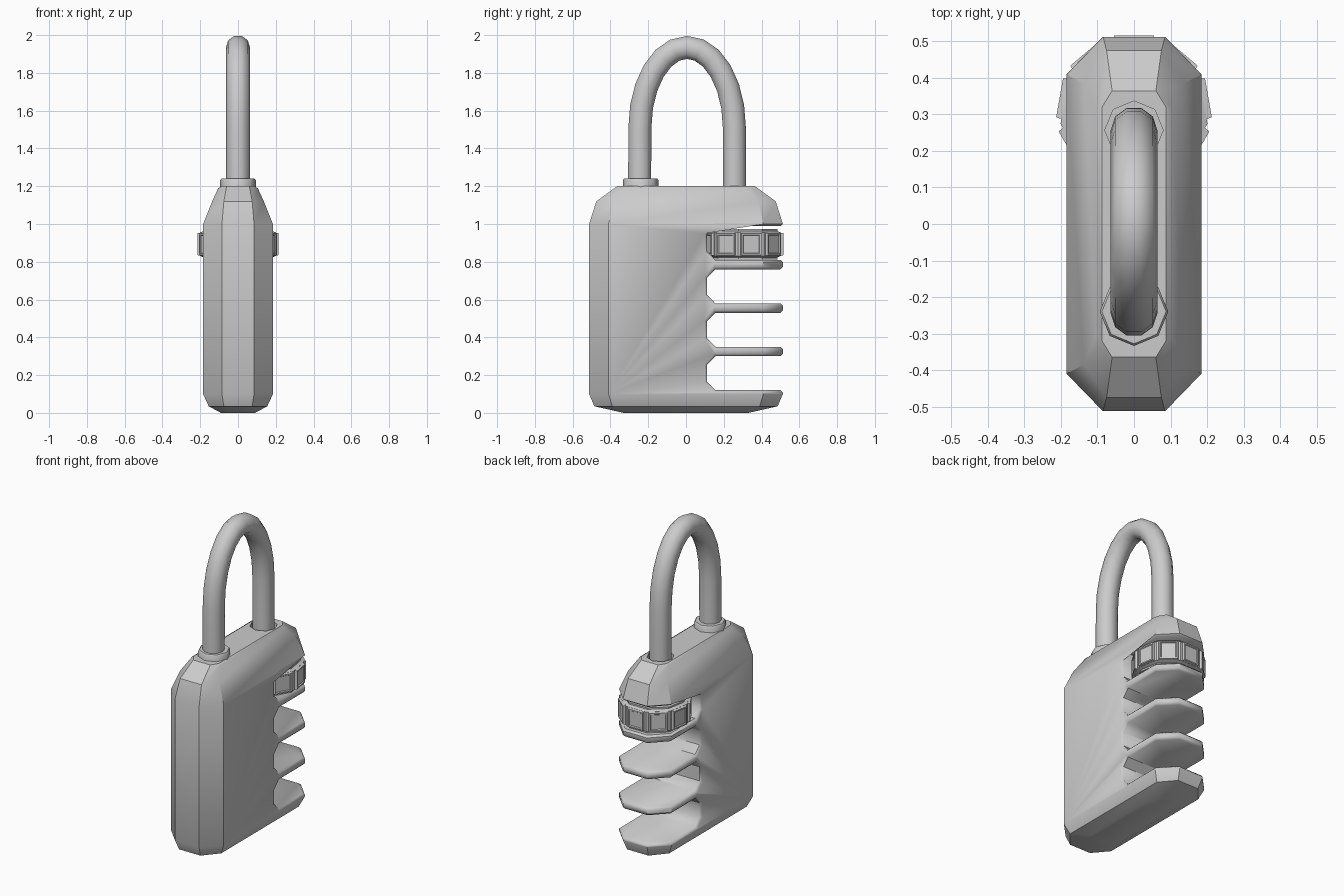
import bpy, bmesh, math
from mathutils import Matrix, Vector

if "Cube" in bpy.data.objects:
    bpy.data.objects.remove(bpy.data.objects["Cube"])


def make(name, bm, angle=35):
    bmesh.ops.recalc_face_normals(bm, faces=bm.faces[:])
    me = bpy.data.meshes.new(name)
    bm.to_mesh(me)
    bm.free()
    ob = bpy.data.objects.new(name, me)
    bpy.context.collection.objects.link(ob)
    smooth(ob, angle)
    return ob


def smooth(ob, angle):
    bpy.ops.object.select_all(action='DESELECT')
    ob.select_set(True)
    bpy.context.view_layer.objects.active = ob
    bpy.ops.object.shade_smooth_by_angle(angle=math.radians(angle))


def loft(bm, rings, caps=True):
    vs = [[bm.verts.new(p) for p in r] for r in rings]
    n = len(vs[0])
    for a, b in zip(vs, vs[1:]):
        for i in range(n):
            bm.faces.new((a[i], a[(i + 1) % n], b[(i + 1) % n], b[i]))
    if caps:
        bm.faces.new(vs[0])
        bm.faces.new(vs[-1])
    return vs


def circle(r, z, n=8, cy=0.0, start=0.0):
    return [(r * math.cos(start + 2 * math.pi * i / n),
             cy + r * math.sin(start + 2 * math.pi * i / n), z) for i in range(n)]


def apply_all(ob):
    bpy.context.view_layer.objects.active = ob
    for m in list(ob.modifiers):
        bpy.ops.object.modifier_apply(modifier=m.name)


def cut(ob, cutter):
    cutter.hide_render = True
    m = ob.modifiers.new("cut", 'BOOLEAN')
    m.object, m.operation, m.solver = cutter, 'DIFFERENCE', 'EXACT'
    apply_all(ob)
    bpy.data.objects.remove(cutter)


# Body: stacked eight-sided outlines (z, half width, half length, end half width, side half length)
levels = [(0, .09, .33, .05, .28), (.035, .155, .485, .075, .39), (.1, .185, .513, .085, .41),
          (1.0, .185, .513, .085, .41), (1.12, .137, .475, .075, .385), (1.2, .10, .365, .06, .30)]
bm = bmesh.new()
loft(bm, [[(hx, -sy, z), (hx, sy, z), (ex, hy, z), (-ex, hy, z),
           (-hx, sy, z), (-hx, -sy, z), (-ex, -hy, z), (ex, -hy, z)]
          for z, hx, hy, ex, sy in levels])
body = make("body", bm)

# Four slots for the dials, cut right through the width
bm = bmesh.new()
for z0 in (.12, .35, .58, .81):
    z1 = z0 + .18
    prof = [(.7, z0), (.155, z0), (.112, z0 + .045), (.112, z1 - .045), (.155, z1), (.7, z1)]
    loft(bm, [[(x, y, z) for y, z in prof] for x in (-.4, .4)])
cut(body, make("slot_cutter", bm))

# Soften the slot rims
bev = body.modifiers.new("bevel", 'BEVEL')
bev.width, bev.segments = .012, 1
bev.limit_method, bev.angle_limit = 'ANGLE', math.radians(63)
bev.use_clamp_overlap = False
apply_all(body)

# Socket for the free shackle leg
bm = bmesh.new()
loft(bm, [circle(.08, z, 8, .257) for z in (1.08, 1.3)])
cut(body, make("socket_cutter", bm))
smooth(body, 50)

# Shackle: round bar swept along a tall arch
path = [(-.245, 1.1), (-.245, 1.3)]
path += [(.006 - .25 * math.cos(math.pi * i / 12), 1.51 + .425 * math.sin(math.pi * i / 12))
         for i in range(13)]
path += [(.257, 1.3), (.257, 1.08)]
rings = []
for i, (y, z) in enumerate(path):
    a, b = path[max(i - 1, 0)], path[min(i + 1, len(path) - 1)]
    t = Vector((0, b[0] - a[0], b[1] - a[1])).normalized()
    side = t.cross(Vector((1, 0, 0)))
    rings.append([Vector((0, y, z)) + .064 * (math.cos(k * math.pi / 5) * Vector((1, 0, 0))
                  + math.sin(k * math.pi / 5) * side) for k in range(10)])
bm = bmesh.new()
loft(bm, rings)
make("shackle", bm, 50)

# Collar round the hinged leg
bm = bmesh.new()
loft(bm, [circle(r, z, 8, -.24) for r, z in ((.094, 1.17), (.094, 1.232), (.088, 1.24), (.062, 1.24))])
make("shackle_collar", bm, 50)

# Number dial: nine-sided drum with a raised, recessed pad on each side
SIDES, CY, CZ = 9, .31, .893
apothem = .192
rad = apothem / math.cos(math.pi / SIDES)
start = math.pi / 2 + math.pi / SIDES
bm = bmesh.new()
loft(bm, [circle(r, z, SIDES, CY, start) for r, z in
          ((rad - .02, CZ - .08), (rad - .02, CZ - .07), (rad, CZ - .062),
           (rad, CZ + .062), (rad - .02, CZ + .07), (rad - .02, CZ + .08))])
for k in range(SIDES):
    rot = Matrix.Translation((0, CY, CZ)) @ Matrix.Rotation(2 * math.pi * k / SIDES, 4, 'Z')
    pad = [(.058, .062, apothem - .005), (.054, .058, .207), (.045, .050, .207), (.041, .046, .201)]
    loft(bm, [[rot @ Vector((sx * w, d, sz * h)) for sx, sz in ((-1, -1), (1, -1), (1, 1), (-1, 1))]
              for w, h, d in pad])
make("number_dial", bm, 25)
